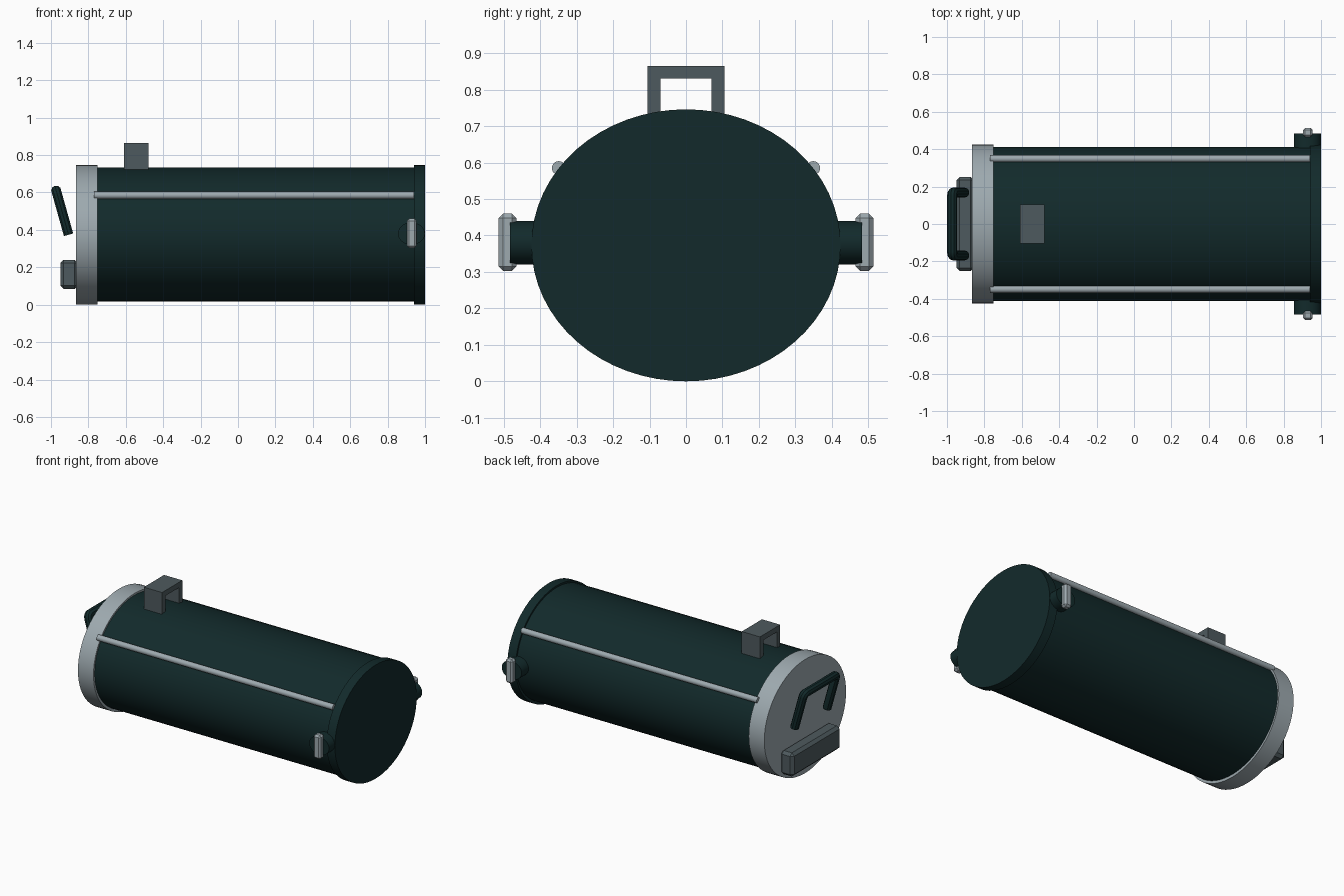
import bpy, math
from mathutils import Matrix, Vector

if "Cube" in bpy.data.objects:
    bpy.data.objects.remove(bpy.data.objects["Cube"])


def material(name, rgb):
    m = bpy.data.materials.new(name)
    m.diffuse_color = (*rgb, 1)
    m.use_nodes = True
    m.node_tree.nodes["Principled BSDF"].inputs["Base Color"].default_value = m.diffuse_color
    return m


DARK = material("dark_teal", (0.006, 0.023, 0.024))
SILVER = material("silver", (0.34, 0.40, 0.43))
SLATE = material("slate_grey", (0.076, 0.102, 0.112))


def finish(o, name, mat, bevel=0, smooth=False):
    o.name = name
    o.data.materials.append(mat)
    if bevel:
        b = o.modifiers.new("bevel", 'BEVEL')
        b.width = bevel
        b.segments = 1
    if smooth:
        bpy.ops.object.shade_smooth_by_angle(angle=math.radians(35))
    return o


def box(name, lo, hi, mat, bevel=0):
    bpy.ops.mesh.primitive_cube_add(size=1)
    o = bpy.context.object
    lo, hi = Vector(lo), Vector(hi)
    o.data.transform(Matrix.Translation((lo + hi) / 2) @ Matrix.Diagonal((*(hi - lo), 1)))
    return finish(o, name, mat, bevel)


def cyl(name, a, b, r1, r2, mat, sides=64):
    """Elliptical cylinder from a to b, along x or y; r1 horizontal, r2 vertical."""
    a, b = Vector(a), Vector(b)
    bpy.ops.mesh.primitive_cylinder_add(vertices=sides, radius=1, depth=1)
    o = bpy.context.object
    if abs(b.x - a.x) > abs(b.y - a.y):
        rot = Matrix.Rotation(math.pi / 2, 4, 'Y')
        scale = Matrix.Diagonal((abs(b.x - a.x), r1, r2, 1))
    else:
        rot = Matrix.Rotation(math.pi / 2, 4, 'X')
        scale = Matrix.Diagonal((r1, abs(b.y - a.y), r2, 1))
    o.data.transform(Matrix.Translation((a + b) / 2) @ scale @ rot)
    return finish(o, name, mat, smooth=True)


# Main barrel, end flange and silver lid
C = 0.373
cyl("barrel", (-0.80, 0, C + 0.003), (0.96, 0, C + 0.003), 0.412, 0.358, DARK)
cyl("end_flange", (0.94, 0, C), (1.0, 0, C), 0.424, 0.373, DARK)
cyl("lid", (-0.865, 0, C), (-0.752, 0, C), 0.424, 0.373, SILVER)

# Top carrying handle: two legs and a bar
for s, side in ((-1, "left"), (1, "right")):
    y0, y1 = sorted((s * 0.07, s * 0.105))
    box("top_handle_leg_" + side, (-0.61, y0, 0.715), (-0.478, y1, 0.831), SLATE)
box("top_handle_bar", (-0.61, -0.105, 0.83), (-0.478, 0.105, 0.865), SLATE)

# Side rods, lugs and latch tags
for s, side in ((-1, "front"), (1, "back")):
    cyl("rod_" + side, (-0.77, s * 0.349, 0.585), (0.942, s * 0.349, 0.585),
        0.019, 0.019, SILVER, 16)
    cyl("lug_" + side, (0.927, s * 0.36, 0.38), (0.927, s * 0.483, 0.38),
        0.072, 0.06, DARK, 32)
    y0, y1 = sorted((s * 0.465, s * 0.514))
    box("latch_tag_" + side, (0.903, y0, 0.303), (0.955, y1, 0.46), SILVER, 0.012)

# Block low on the lid
box("lid_block", (-0.95, -0.252, 0.085), (-0.855, 0.252, 0.24), SLATE, 0.018)

# Tilted U-shaped grip in front of the lid
low, high = Vector((-0.906, 0, 0.374)), Vector((-0.972, 0, 0.61))
down = (low - high).normalized()
W, R = 0.168, 0.02
path = [low + Vector((0, -W, 0))]
for s in (-1, 1):
    arc = []
    for i in range(5):
        t = i / 4 * math.pi / 2
        arc.append(high + down * (R * (1 - math.sin(t)))
                   + Vector((0, s * (W - R + R * math.cos(t)), 0)))
    path += arc if s < 0 else arc[::-1]
path.append(low + Vector((0, W, 0)))
cu = bpy.data.curves.new("grip", 'CURVE')
cu.dimensions = '3D'
cu.bevel_depth = 0.027
cu.bevel_resolution = 3
cu.use_fill_caps = True
sp = cu.splines.new('POLY')
sp.points.add(len(path) - 1)
for p, co in zip(sp.points, path):
    p.co = (*co, 1)
grip = bpy.data.objects.new("grip", cu)
bpy.context.collection.objects.link(grip)
bpy.ops.object.select_all(action='DESELECT')
grip.select_set(True)
bpy.context.view_layer.objects.active = grip
bpy.ops.object.convert(target='MESH')
finish(bpy.context.object, "grip", DARK, smooth=True)
